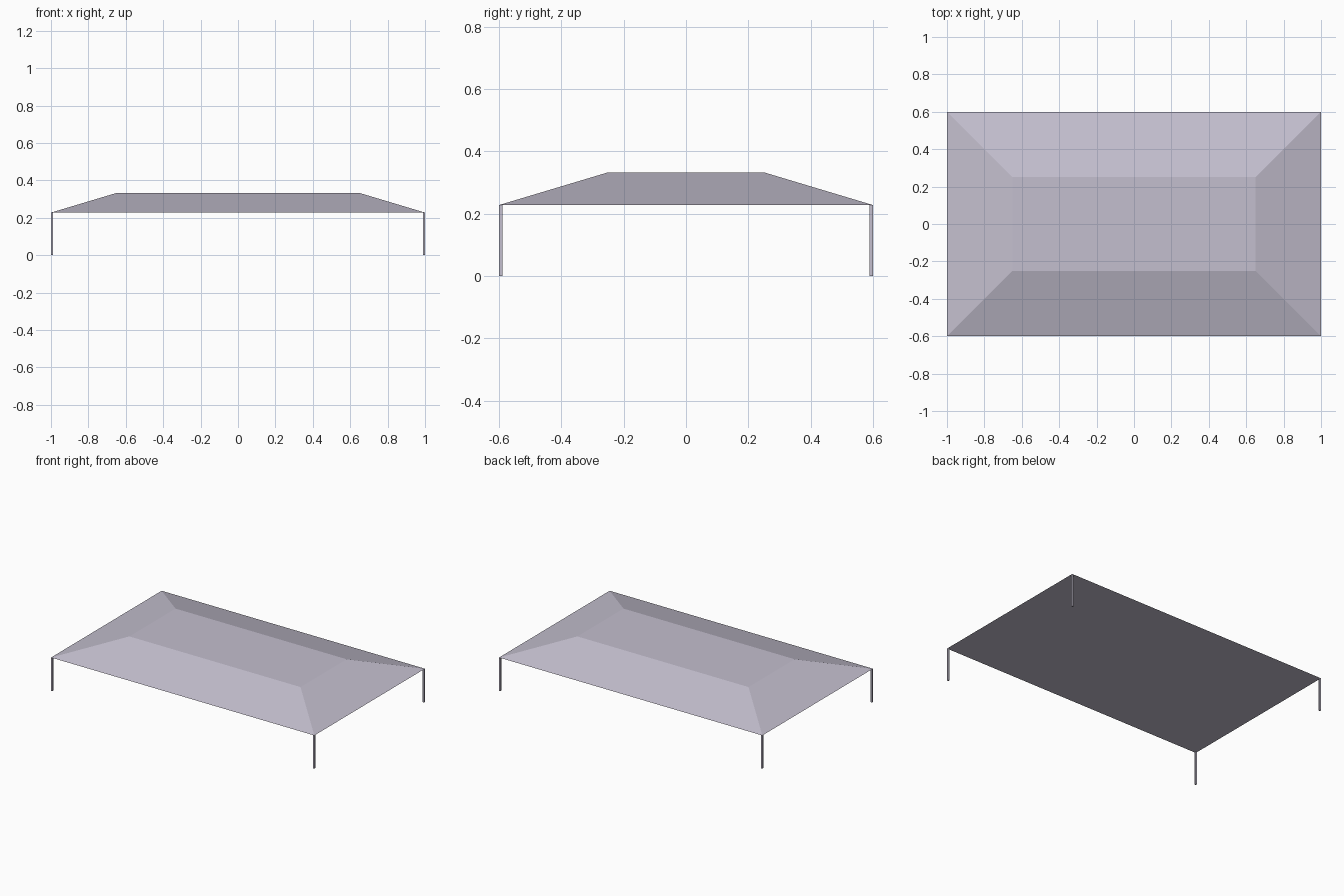
import bpy, bmesh

if "Cube" in bpy.data.objects:
    bpy.data.objects.remove(bpy.data.objects["Cube"])

HX, HY = 1.0, 0.6          # eave half sizes
TX, TY = 0.65, 0.25        # flat top half sizes
EAVE, TOP = 0.228, 0.333   # heights
LEG = 0.011                # leg thickness

mat = bpy.data.materials.new("pale lavender grey")
mat.diffuse_color = (0.55, 0.52, 0.62, 1)
mat.use_nodes = True
mat.node_tree.nodes["Principled BSDF"].inputs["Base Color"].default_value = mat.diffuse_color


def frustum(name, centre, low, high, z0, z1):
    """Closed four-sided block between a lower and an upper rectangle."""
    bm = bmesh.new()
    rings = []
    for (hx, hy), z in ((low, z0), (high, z1)):
        rings.append([bm.verts.new((centre[0] + sx * hx, centre[1] + sy * hy, z))
                      for sx, sy in ((-1, -1), (1, -1), (1, 1), (-1, 1))])
    a, b = rings
    bm.faces.new(a[::-1])
    bm.faces.new(b)
    for i in range(4):
        j = (i + 1) % 4
        bm.faces.new((a[i], a[j], b[j], b[i]))
    mesh = bpy.data.meshes.new(name)
    bm.to_mesh(mesh)
    bm.free()
    mesh.materials.append(mat)
    obj = bpy.data.objects.new(name, mesh)
    bpy.context.collection.objects.link(obj)
    return obj


# Canopy roof with sloping sides, flat top and closed underside
frustum("canopy_roof", (0, 0), (HX, HY), (TX, TY), EAVE, TOP)

# Thin square legs at the four corners
h = LEG / 2
for sx, side in ((-1, "left"), (1, "right")):
    for sy, end in ((-1, "front"), (1, "back")):
        frustum(f"{end}_{side}_leg", (sx * (HX - h), sy * (HY - h)),
                (h, h), (h, h), 0, EAVE)
